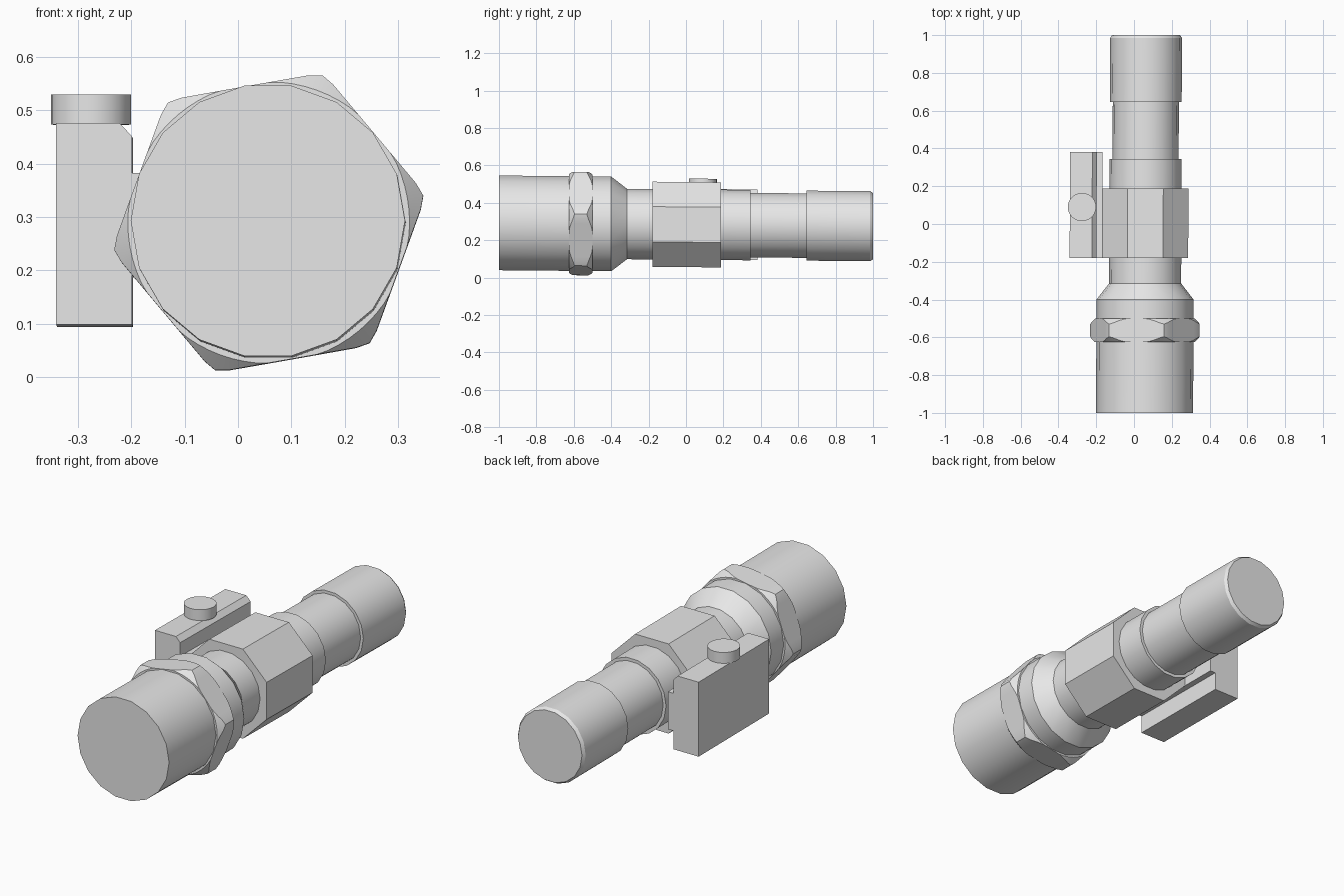
import bpy, bmesh, math
from mathutils import Matrix, Vector

if "Cube" in bpy.data.objects:
    bpy.data.objects.remove(bpy.data.objects["Cube"])

metal = bpy.data.materials.new("grey_metal")
metal.diffuse_color = (0.8, 0.8, 0.8, 1)
metal.use_nodes = True
metal.node_tree.nodes["Principled BSDF"].inputs["Base Color"].default_value = metal.diffuse_color

# The whole assembly leans very slightly along its length
LEAN = Matrix(((1, 0.004, 0, 0), (0, 1, 0, 0), (0, -0.009, 1, 0), (0, 0, 0, 1)))
AXIS = Vector((0.06, 0, 0.284))


def finish(name, bm, smooth=True):
    bmesh.ops.remove_doubles(bm, verts=bm.verts, dist=1e-5)
    bmesh.ops.recalc_face_normals(bm, faces=bm.faces)
    bm.transform(LEAN)
    mesh = bpy.data.meshes.new(name)
    bm.to_mesh(mesh)
    bm.free()
    mesh.materials.append(metal)
    obj = bpy.data.objects.new(name, mesh)
    bpy.context.collection.objects.link(obj)
    if smooth:
        bpy.ops.object.select_all(action='DESELECT')
        obj.select_set(True)
        bpy.context.view_layer.objects.active = obj
        bpy.ops.object.shade_smooth_by_angle(angle=math.radians(30))
    return obj


def skin(bm, rings):
    """Join successive rings of points into a capped tube."""
    loops = [[bm.verts.new(p) for p in ring] for ring in rings]
    n = len(loops[0])
    for a, b in zip(loops, loops[1:]):
        for i in range(n):
            j = (i + 1) % n
            bm.faces.new((a[i], a[j], b[j], b[i]))
    bm.faces.new(loops[0])
    bm.faces.new(loops[-1])


def polar(r, angle, y):
    return AXIS + Vector((r * math.cos(angle), y, r * math.sin(angle)))


def tube(name, profile, sides=18, turn=0.0, smooth=True):
    bm = bmesh.new()
    skin(bm, [[polar(r, turn + math.tau * i / sides, y) for i in range(sides)]
              for y, r in profile])
    return finish(name, bm, smooth)


def prism(name, outline, y0, y1):
    bm = bmesh.new()
    skin(bm, [[Vector((x, y, z)) for x, z in outline] for y in (y0, y1)])
    return finish(name, bm, False)


# Round body sections, front to back
tube("front_head", [(-1, 0.257), (-0.40, 0.257), (-0.315, 0.191)])
tube("front_neck", [(-0.315, 0.191), (-0.18, 0.191)])
tube("rear_collar", [(0.185, 0.191), (0.345, 0.191)])
tube("rear_neck", [(0.345, 0.175), (0.645, 0.175)])
tube("tail_cap", [(0.645, 0.19), (0.985, 0.19), (1, 0.18)])

# Eight-sided centre block
tube("centre_block", [(-0.18, 0.2275 / math.cos(math.pi / 8)),
                      (0.187, 0.2275 / math.cos(math.pi / 8))],
     sides=8, turn=math.pi / 8, smooth=False)

# Hexagonal nut with conically chamfered corners
MID, HALF, FLAT, END_R, MAX_R = -0.563, 0.063, 0.259, 0.264, 0.294
front_end, front_break, back_break, back_end = [], [], [], []
for i in range(72):
    deg = i * 5
    ang = math.radians(deg + 10)
    hexr = FLAT / math.cos(math.radians(deg % 60 - 30))
    r = min(hexr, MAX_R)
    h = HALF - max(0, r - END_R)
    front_end.append(polar(min(hexr, END_R), ang, MID - HALF))
    front_break.append(polar(r, ang, MID - h))
    back_break.append(polar(r, ang, MID + h))
    back_end.append(polar(min(hexr, END_R), ang, MID + HALF))
bm = bmesh.new()
skin(bm, [front_end, front_break, back_break, back_end])
finish("hex_nut", bm)

# Side slab with one bevelled top edge, and the rail that joins it to the block
prism("side_slab", [(-0.34, 0.097), (-0.198, 0.097), (-0.198, 0.45),
                    (-0.222, 0.475), (-0.34, 0.475)], -0.18, 0.382)
prism("side_rail", [(-0.198, 0.19), (-0.167, 0.19), (-0.167, 0.381), (-0.198, 0.381)],
      -0.18, 0.382)

# Round knob on top of the slab
bm = bmesh.new()
bmesh.ops.create_cone(bm, cap_ends=True, segments=24, radius1=0.075, radius2=0.075,
                      depth=0.056, matrix=Matrix.Translation((-0.276, 0.09, 0.502)))
finish("top_knob", bm)
